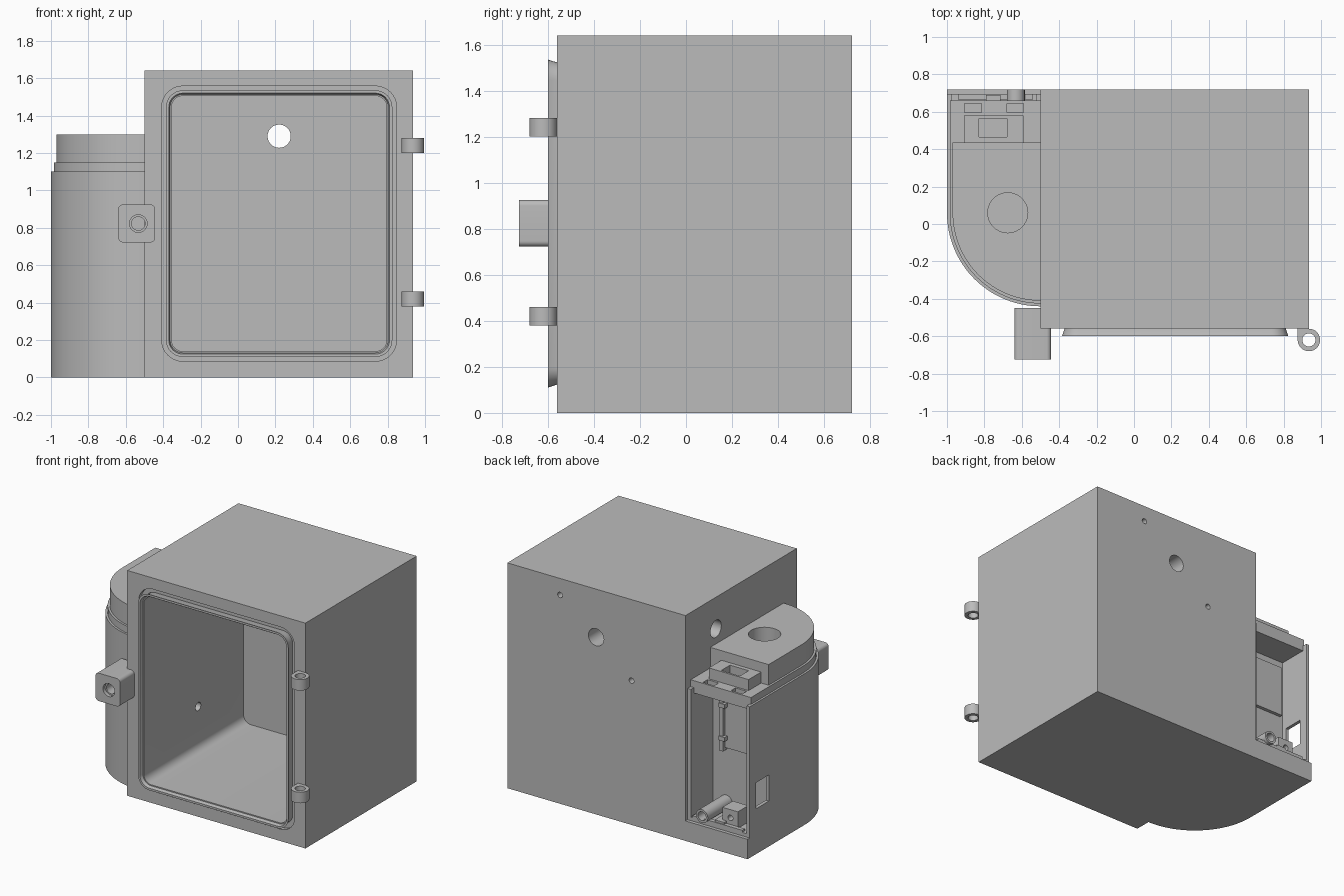
import bpy, bmesh, math
from mathutils import Vector, Matrix

old = bpy.data.objects.get("Cube")
if old:
    bpy.data.objects.remove(old, do_unlink=True)

grey = bpy.data.materials.new("plain_grey")
grey.use_nodes = True
COLOUR = (0.5, 0.5, 0.5, 1)
grey.diffuse_color = COLOUR
grey.node_tree.nodes["Principled BSDF"].inputs["Base Color"].default_value = COLOUR


def finish(name, bm):
    bmesh.ops.recalc_face_normals(bm, faces=bm.faces)
    mesh = bpy.data.meshes.new(name)
    bm.to_mesh(mesh)
    bm.free()
    mesh.materials.append(grey)
    ob = bpy.data.objects.new(name, mesh)
    bpy.context.collection.objects.link(ob)
    return ob


def box(name, x, y, z):
    bm = bmesh.new()
    size = Matrix.Diagonal((x[1] - x[0], y[1] - y[0], z[1] - z[0], 1))
    mid = Vector((sum(x), sum(y), sum(z))) / 2
    bmesh.ops.create_cube(bm, size=1, matrix=Matrix.Translation(mid) @ size)
    return finish(name, bm)


def rod(name, start, end, r, sides=40):
    start, end = Vector(start), Vector(end)
    axis = end - start
    turn = axis.to_track_quat('Z', 'Y').to_matrix().to_4x4()
    bm = bmesh.new()
    bmesh.ops.create_cone(bm, cap_ends=True, segments=sides, radius1=r, radius2=r,
                          depth=axis.length, matrix=Matrix.Translation((start + end) / 2) @ turn)
    return finish(name, bm)


def loft(name, rings, closed=False):
    bm = bmesh.new()
    loops = [[bm.verts.new(p) for p in ring] for ring in rings]
    n = len(loops[0])
    pairs = list(zip(loops, loops[1:]))
    if closed:
        pairs.append((loops[-1], loops[0]))
    else:
        bm.faces.new(loops[0])
        bm.faces.new(loops[-1])
    for a, b in pairs:
        for i in range(n):
            j = (i + 1) % n
            bm.faces.new((a[i], a[j], b[j], b[i]))
    return finish(name, bm)


def round_rect(x, z, r, y, steps=8):
    """Rounded rectangle facing the front at depth y."""
    pts = []
    corners = [(x[1] - r, z[1] - r), (x[0] + r, z[1] - r),
               (x[0] + r, z[0] + r), (x[1] - r, z[0] + r)]
    for k, (cx, cz) in enumerate(corners):
        for i in range(steps + 1):
            a = math.pi / 2 * (k + i / steps)
            pts.append((cx + r * math.cos(a), y, cz + r * math.sin(a)))
    return pts


def opening(grow, y):
    return round_rect((-.355 - grow, .795 + grow), (.14 - grow, 1.505 + grow), .06 + grow, y)


def pod_slab(name, inset, back, z, side=-.5):
    """Slab with straight sides and a quarter-round front corner."""
    r = .5 - inset
    arc = [(-.5 - r * math.cos(a), .06 - r * math.sin(a))
           for a in (math.pi / 2 * i / 32 for i in range(33))]
    if side != -.5:
        arc = [p for p in arc if p[0] < side] + [(side, .06 - r * .98)]
    flat = [(side, back), (-.5 - r, back)] + arc
    return loft(name, [[(px, py, h) for px, py in flat] for h in z])


def cut(ob, *cutters):
    bpy.context.view_layer.objects.active = ob
    for c in cutters:
        mod = ob.modifiers.new("cut", 'BOOLEAN')
        mod.operation, mod.solver, mod.object = 'DIFFERENCE', 'EXACT', c
        bpy.ops.object.modifier_apply(modifier=mod.name)
        bpy.data.objects.remove(c, do_unlink=True)
    return ob


# Main cabinet with front cavity, seal groove and wall holes
cabinet = box("cabinet", (-.5, .935), (-.56, .72), (0, 1.64))
cut(cabinet,
    loft("cavity", [opening(0, -.7), opening(0, .57)]),
    loft("groove", [opening(.053, -.7), opening(.053, -.53)]),
    rod("rear_hole", (.22, .4, 1.29), (.22, .9, 1.29), .062),
    rod("upper_screw_hole", (.51, .64, 1.52), (.51, .9, 1.52), .02, 20),
    rod("lower_screw_hole", (-.065, .64, 1.05), (-.065, .9, 1.05), .02, 20),
    rod("side_hole", (-.7, .37, 1.41), (-.3, .37, 1.41), .062),
    rod("sensor_hole", (-.7, .05, .455), (-.3, .05, .455), .03, 24))

# Flared lip around the opening
lip = [(0, -.5), (.017, -.53), (.017, -.56), (.03, -.6), (.015, -.6), (.008, -.575), (0, -.575)]
loft("door_lip", [opening(g, y) for g, y in lip], closed=True)

# Hinge knuckles
for label, z in (("lower", (.38, .46)), ("upper", (1.2, 1.28))):
    c = (.935, -.62)
    pin = lambda n, r, e: rod(n, (*c, z[0] - e), (*c, z[1] + e), r)
    cut(pin(label + "_hinge", .06, 0), pin("bore", .035, .1))
    tab = box(label + "_hinge_tab", (.875, .935), (-.62, -.555), z)
    cut(tab, pin("tab_bore", .036, .1))

# Side pod: body with inner chamber, rear compartment and side window
pod = pod_slab("pod_body", 0, .72, (0, 1.10))
cut(pod,
    pod_slab("chamber", .06, .38, (.17, 1.04), -.54),
    box("compartment", (-.975, -.525), (.44, 1), (.17, 1.06)),
    box("rear_step", (-1.1, -.4), (.695, 1), (.145, 1.3)),
    box("roof_gap", (-.975, -.525), (.66, 1), (1, 1.3)),
    box("window", (-1.1, -.9), (.475, .625), (.33, .52)))
step = pod_slab("pod_step", .015, .66, (1.10, 1.15))
cap = pod_slab("pod_cap", .03, .435, (1.15, 1.30))
for part in (pod, step, cap):
    cut(part, rod("vent", (-.675, .06, .9), (-.675, .06, 1.5), .107))

# Slots in the roof and the socket block beside the cap
for x in ((-.905, -.815), (-.68, -.59)):
    cut(step, box("slot", x, (.595, .645), (1.11, 1.3)))
socket = box("socket_block", (-.91, -.59), (.435, .58), (1.15, 1.23))
cut(socket, box("socket_hole", (-.83, -.68), (.465, .565), (1.17, 1.4)))

# Compartment fittings
box("rear_sill", (-.94, -.54), (.665, .695), (.165, .185))
pipe = rod("drain_pipe", (-.632, .44, .215), (-.632, .72, .215), .048)
cut(pipe, rod("pipe_bore", (-.632, .5, .215), (-.632, .9, .215), .032))
valve = box("valve_block", (-.88, -.755), (.54, .66), (.17, .29))
cut(valve, rod("valve_bore", (-.82, .6, .23), (-.82, .8, .23), .02, 20))
box("valve_foot", (-.79, -.715), (.6, .69), (.17, .2))
box("control_plate", (-.95, -.64), (.44, .465), (.62, 1.0))
box("plate_rail", (-.64, -.61), (.44, .49), (.6, 1.06))
for z in (.68, .92):
    box("plate_clip", (-.66, -.61), (.46, .5), (z, z + .03))

# Front latch block with stepped bore
latch_shape = lambda y: round_rect((-.64, -.443), (.722, .925), .025, y)
latch = loft("latch_block", [latch_shape(-.725), latch_shape(-.45)])
cut(latch,
    rod("latch_recess", (-.533, -.8, .823), (-.533, -.70, .823), .047),
    rod("latch_bore", (-.533, -.8, .823), (-.533, -.55, .823), .036))

# Smooth curved walls while keeping edges crisp
bpy.ops.object.select_all(action='DESELECT')
for ob in bpy.context.collection.objects:
    if ob.type == 'MESH' and grey.name in ob.data.materials:
        ob.select_set(True)
        bpy.context.view_layer.objects.active = ob
bpy.ops.object.shade_smooth_by_angle(angle=math.radians(30))
